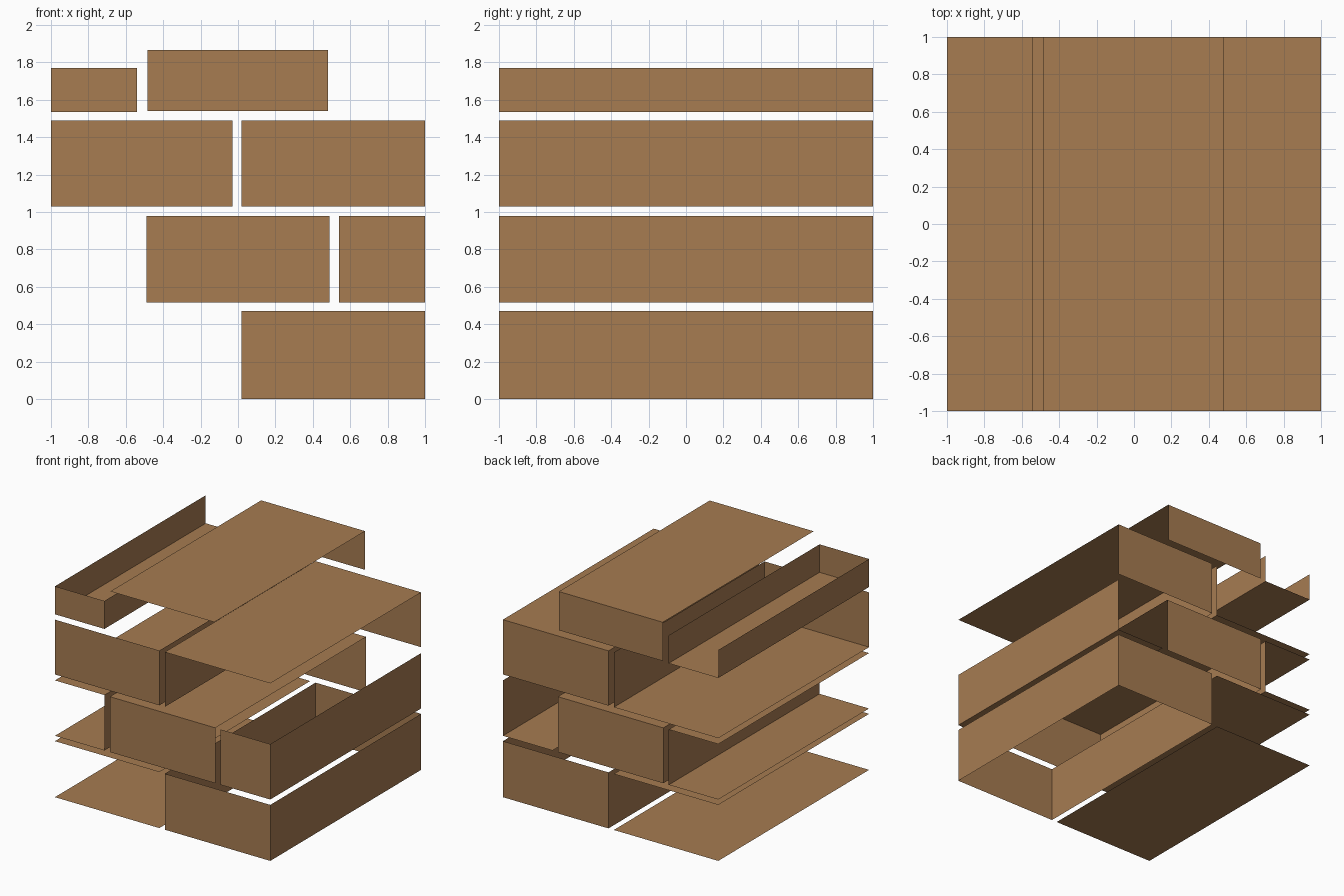
import bpy, bmesh

cube = bpy.data.objects.get("Cube")
if cube:
    bpy.data.objects.remove(cube, do_unlink=True)

# Cardboard brown, the only colour
brown = bpy.data.materials.new("cardboard_brown")
brown.use_nodes = True
colour = (0.385, 0.2, 0.083, 1)
brown.diffuse_color = colour
brown.node_tree.nodes["Principled BSDF"].inputs["Base Color"].default_value = colour

# Corner numbers of a box: bit 1 = +x, bit 2 = +y, bit 4 = +z
SIDES = {
    "front": (0, 1, 5, 4), "back": (3, 2, 6, 7),
    "left": (1, 3, 7, 5), "right": (2, 0, 4, 6),
    "top": (4, 5, 7, 6), "bottom": (2, 3, 1, 0),
}


def open_box(name, xs, zs, sides):
    """A thin box that keeps only the named sides."""
    bm = bmesh.new()
    corners = [bm.verts.new((x, y, z)) for z in zs for y in (-1, 1) for x in xs]
    for side in sides.split():
        bm.faces.new([corners[i] for i in SIDES[side]])
    loose = [v for v in corners if not v.link_faces]
    bmesh.ops.delete(bm, geom=loose, context="VERTS")
    mesh = bpy.data.meshes.new(name)
    bm.to_mesh(mesh)
    bm.free()
    mesh.materials.append(brown)
    bpy.context.collection.objects.link(bpy.data.objects.new(name, mesh))


# Column spans and course heights of the running bond
WIDE_R, WIDE_L = (-1, -0.03), (0.02, 1)
HALF_R, MIDDLE, HALF_L = (-1, -0.54), (-0.49, 0.49), (0.54, 1)
ROW_1, ROW_2, ROW_3 = (0, 0.47), (0.515, 0.98), (1.03, 1.49)

# First course
open_box("row_1_right_box", WIDE_R, ROW_1, "top bottom")
open_box("row_1_left_box", WIDE_L, ROW_1, "front back left right")

# Second course
open_box("row_2_right_half_box", HALF_R, ROW_2, "top bottom left")
open_box("row_2_middle_box", MIDDLE, ROW_2, "front back top right")
open_box("row_2_left_half_box", HALF_L, ROW_2, "front left bottom")

# Third course
open_box("row_3_right_box", WIDE_R, ROW_3, "front left bottom")
open_box("row_3_left_box", WIDE_L, ROW_3, "back top right")

# Top course
open_box("row_4_right_tray", HALF_R, (1.535, 1.77), "front left right bottom")
open_box("row_4_middle_box", (-0.485, 0.48), (1.54, 1.865), "back top")
